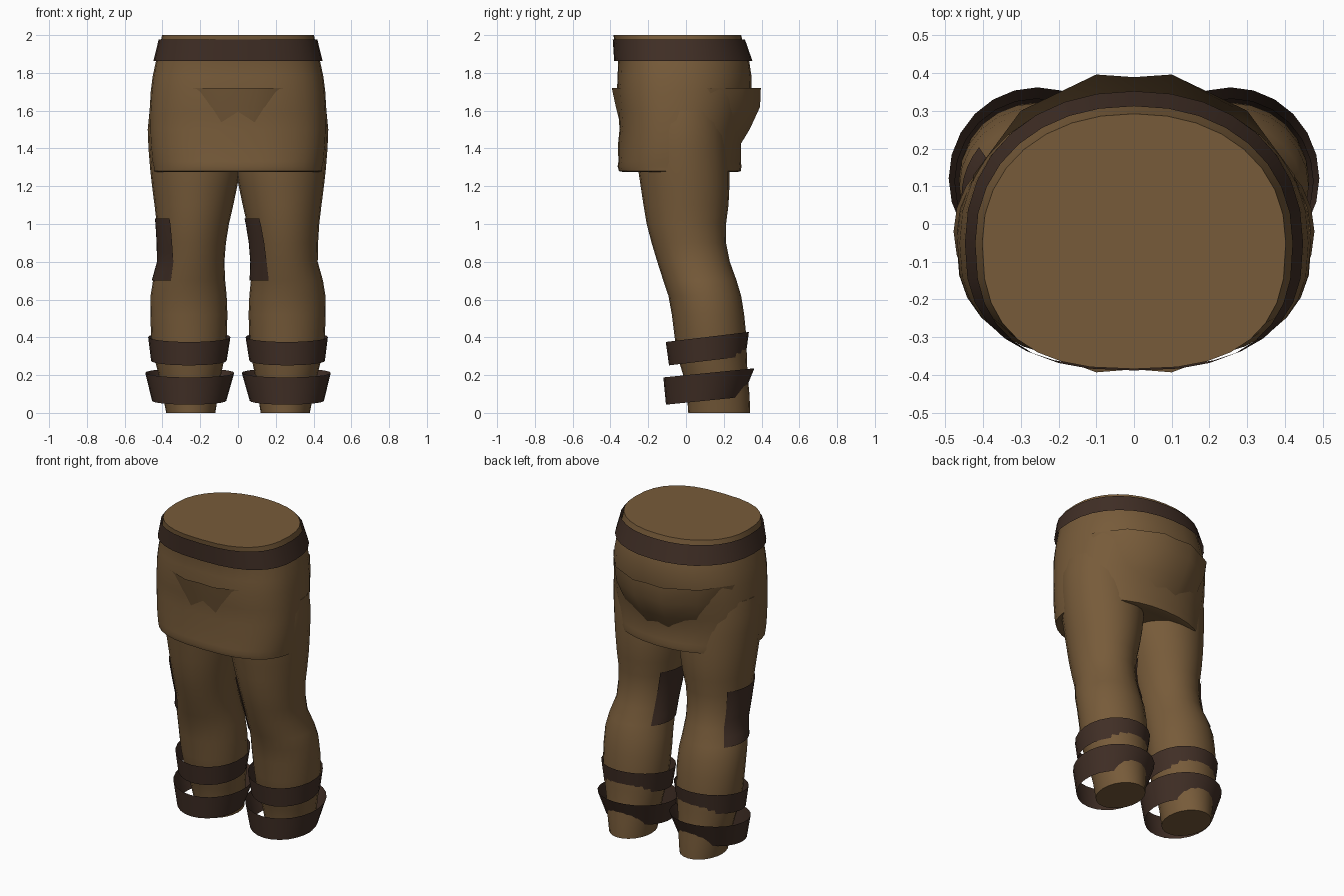
import bpy, bmesh, math

if "Cube" in bpy.data.objects:
    bpy.data.objects.remove(bpy.data.objects["Cube"])


def material(name, rgb):
    m = bpy.data.materials.new(name)
    m.diffuse_color = (*rgb, 1)
    m.use_nodes = True
    m.node_tree.nodes["Principled BSDF"].inputs["Base Color"].default_value = m.diffuse_color
    return m


CLOTH = material("tan cloth", (0.185, 0.105, 0.042))
LEATHER = material("dark leather", (0.052, 0.028, 0.019))


def spow(v, p):
    return math.copysign(abs(v) ** p, v)


def oval(row, a, ef=2.0, eb=2.0, tilt=0.0, grow=0.0):
    """Point on a cross-section row (z, x_min, x_max, y_front, y_back, y_widest)."""
    z, x0, x1, yf, yb, ym = row
    e = ef if math.sin(a) < 0 else eb
    ry = (ym - yf if math.sin(a) < 0 else yb - ym) + grow
    x = (x0 + x1) / 2 + ((x1 - x0) / 2 + grow) * spow(math.cos(a), 2 / e)
    y = ym + ry * spow(math.sin(a), 2 / e)
    return (x, y, z + tilt * (y - ym))


def finish(name, bm, mat, angle=40):
    bmesh.ops.recalc_face_normals(bm, faces=bm.faces)
    me = bpy.data.meshes.new(name)
    bm.to_mesh(me)
    bm.free()
    me.materials.append(mat)
    ob = bpy.data.objects.new(name, me)
    bpy.context.collection.objects.link(ob)
    bpy.ops.object.select_all(action='DESELECT')
    ob.select_set(True)
    bpy.context.view_layer.objects.active = ob
    bpy.ops.object.shade_smooth_by_angle(angle=math.radians(angle))
    return ob


def skin(name, rings, mat, closed=True, bottom=False, top=False):
    bm = bmesh.new()
    vs = [[bm.verts.new(p) for p in r] for r in rings]
    n = len(rings[0])
    for a, b in zip(vs, vs[1:]):
        for i in range(n if closed else n - 1):
            j = (i + 1) % n
            bm.faces.new((a[i], a[j], b[j], b[i]))
    if bottom:
        bm.faces.new(vs[0])
    if top:
        bm.faces.new(vs[-1])
    return finish(name, bm, mat)


def loft(name, rows, mat, n=24, bottom=False, top=False, **kw):
    rings = [[oval(r, math.tau * i / n, **kw) for i in range(n)] for r in rows]
    return skin(name, rings, mat, bottom=bottom, top=top)


def sym(z, rx, yf, yb):
    return (z, -rx, rx, yf, yb, -0.05)


# Hips with a rolled hem and a flat waist cap
loft("hips", [
    sym(1.30, .33, -.26, .20), sym(1.276, .435, -.335, .275),
    sym(1.28, .450, -.355, .290), sym(1.305, .452, -.362, .294),
    sym(1.33, .458, -.358, .290), sym(1.42, .466, -.360, .290),
    sym(1.50, .470, -.352, .305), sym(1.60, .468, -.358, .330),
    sym(1.70, .462, -.366, .345), sym(1.78, .452, -.362, .347),
    sym(1.86, .435, -.360, .335), sym(1.95, .412, -.376, .305),
    sym(2.0, .402, -.384, .292)],
    CLOTH, n=32, bottom=True, top=True, ef=2.6, eb=2.15)

# Belt
loft("belt", [sym(1.862, .448, -.380, .352), sym(1.977, .420, -.388, .312)],
     LEATHER, n=32, ef=2.6, eb=2.15)

# Low-sided pocket flaps that break through the hips at front and back
half = [(0, -.385), (.1, -.393), (.28, -.325), (.40, -.2), (.44, 0),
        (.425, .13), (.30, .30), (.1, .396), (0, .389)]
outline = half + [(-x, y) for x, y in half[-2:0:-1]]
levels = [(1.39, .72, .82, .68), (1.50, .85, .87, .85),
          (1.62, .95, .945, .99), (1.72, 1, 1, 1)]
skin("pocket_flaps", [[(x * sx, y * (sf if y < 0 else sb), z) for x, y in outline]
                      for z, sx, sf, sb in levels], CLOTH)


# Leg sections: height, inner x, outer x, front y, back y
SECTIONS = [
    (0.0, .12, .38, .012, .340), (.10, .105, .40, .005, .336),
    (.20, .09, .42, -.015, .326), (.30, .07, .445, -.045, .322),
    (.40, .06, .460, -.060, .320), (.52, .056, .464, -.075, .308),
    (.62, .060, .463, -.093, .292), (.70, .068, .450, -.120, .268),
    (.80, .072, .422, -.152, .232), (.90, .064, .424, -.182, .212),
    (1.00, .048, .430, -.208, .212), (1.10, .025, .442, -.225, .225),
    (1.20, .004, .455, -.240, .230), (1.28, -.010, .464, -.252, .230),
    (1.40, -.010, .474, -.260, .225), (1.50, -.010, .478, -.260, .220),
    (1.60, .0, .468, -.255, .215)]


def placed(s, side):
    z, xi, xo, yf, yb = s
    x0, x1 = sorted((xi * side, xo * side))
    return (z, x0, x1, yf, yb, (yf + yb) / 2)


def section_at(z):
    for a, b in zip(SECTIONS, SECTIONS[1:]):
        if a[0] <= z <= b[0]:
            t = (z - a[0]) / (b[0] - a[0])
            return tuple(p + (q - p) * t for p, q in zip(a, b))


for side, label in ((1, "left"), (-1, "right")):
    # Trouser leg
    loft(label + "_leg", [placed(s, side) for s in SECTIONS], CLOTH,
         bottom=True, top=True)

    # Tilted shin and ankle straps, open at both ends
    loft(label + "_shin_strap",
         [placed(s, side) for s in ((.276, .06, .460, -.090, .316),
                                    (.402, .04, .476, -.107, .333))],
         LEATHER, tilt=.12)
    loft(label + "_ankle_strap",
         [placed(s, side) for s in ((.064, .062, .455, -.106, .300),
                                    (.212, .020, .491, -.120, .362))],
         LEATHER, tilt=.10)

    # Knee patch, on the same flank of both legs
    rings = []
    for k, z in enumerate((.70, .75, .80, .85, .90, .95, 1.0, 1.03)):
        start, end = math.radians(140), math.radians(241 - 1.3 * k)
        row = placed(section_at(z), side)
        rings.append([oval(row, start + (end - start) * i / 12, grow=.007)
                      for i in range(13)])
    skin(label + "_knee_patch", rings, LEATHER, closed=False)
